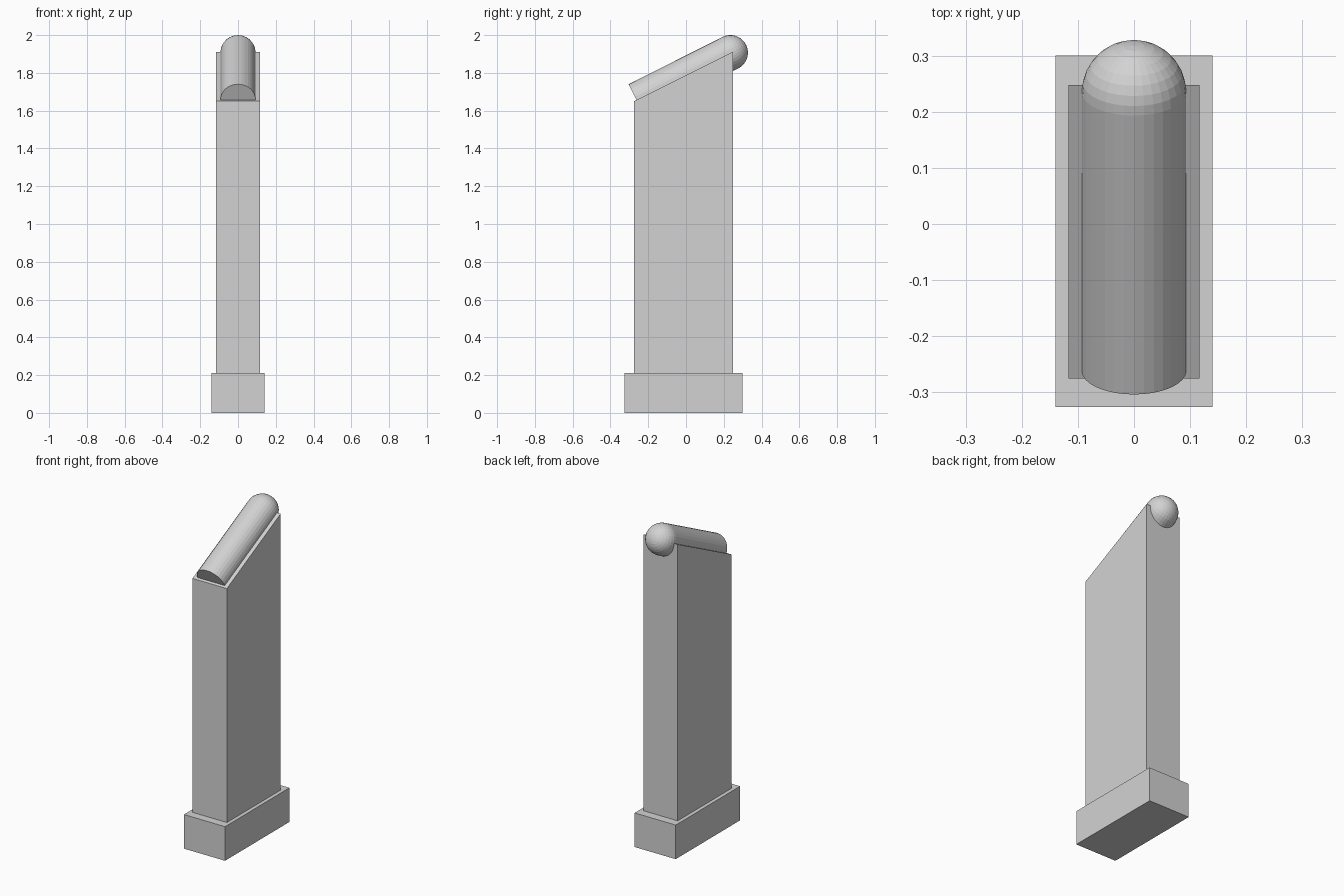
import bpy, bmesh
from math import atan2, pi
from mathutils import Matrix, Vector

cube = bpy.data.objects.get("Cube")
if cube:
    bpy.data.objects.remove(cube, do_unlink=True)

grey = bpy.data.materials.new("light_grey")
grey.use_nodes = True
colour = (0.65, 0.65, 0.65, 1)
grey.diffuse_color = colour
grey.node_tree.nodes["Principled BSDF"].inputs["Base Color"].default_value = colour


def finish(name, bm):
    bmesh.ops.recalc_face_normals(bm, faces=bm.faces)
    mesh = bpy.data.meshes.new(name)
    bm.to_mesh(mesh)
    bm.free()
    mesh.materials.append(grey)
    obj = bpy.data.objects.new(name, mesh)
    bpy.context.collection.objects.link(obj)
    return obj


def side_profile(name, half_width, points):
    """Extrude a (y, z) outline across the width."""
    bm = bmesh.new()
    face = bm.faces.new([bm.verts.new((-half_width, y, z)) for y, z in points])
    out = bmesh.ops.extrude_face_region(bm, geom=[face])["geom"]
    verts = [v for v in out if isinstance(v, bmesh.types.BMVert)]
    bmesh.ops.translate(bm, verts=verts, vec=(2 * half_width, 0, 0))
    return finish(name, bm)


# Plinth and the tall slab with its sloping top
side_profile("plinth", 0.14, [(-0.326, 0), (0.30, 0), (0.30, 0.21), (-0.326, 0.21)])
side_profile("slab", 0.117, [(-0.275, 0.21), (0.248, 0.21), (0.248, 1.911), (-0.275, 1.65)])

# Round rail sunk halfway into the slope, with a ball at its upper end
radius = 0.093
low, high = Vector((0, -0.262, 1.657)), Vector((0, 0.235, 1.907))
axis = high - low
tilt = Matrix.Rotation(atan2(axis.z, axis.y) - pi / 2, 4, 'X')

bm = bmesh.new()
bmesh.ops.create_cone(bm, cap_ends=True, segments=32, radius1=radius, radius2=radius,
                      depth=axis.length,
                      matrix=Matrix.Translation((low + high) / 2) @ tilt)
finish("rail", bm)

bm = bmesh.new()
bmesh.ops.create_uvsphere(bm, u_segments=32, v_segments=16, radius=radius,
                          matrix=Matrix.Translation(high) @ tilt)
finish("rail_ball", bm)
